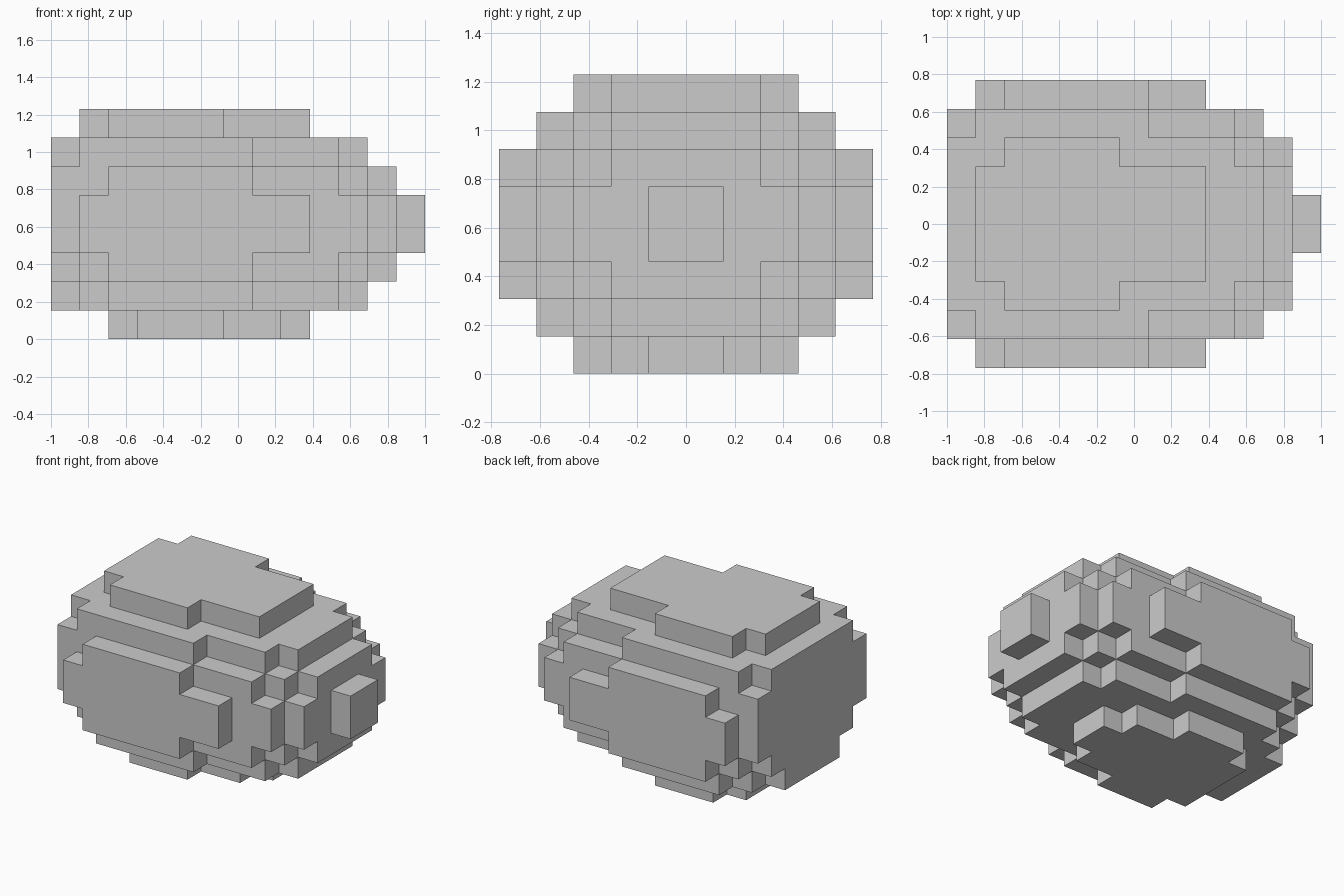
import bpy, bmesh
from mathutils import Vector

if "Cube" in bpy.data.objects:
    bpy.data.objects.remove(bpy.data.objects["Cube"])

U = 2 / 13                      # cube size: 13 cubes along x
NX, NY = 13, 10

# Plan of each layer: (half width in cubes, first x cube, end x cube), mirrored in y
base = [(3, 2, 5.5), ]
bottom = [(3, 3, 6), (2, 2, 8), (1, 2, 9)]
lower = [(4, 2, 7), (3, 1, 10), (2, 0, 11)]
lower_mid = [(5, 2, 7), (4, 1, 10), (3, 0, 11), (2, 0, 12)]
middle = [(5, 1, 9), (4, 0, 11), (3, 0, 12), (1, 0, 13)]
upper_mid = [(5, 2, 7), (4, 0, 10), (3, 0, 11), (2, 0, 12)]
upper = [(4, 1, 7), (3, 0, 10), (2, 0, 11)]
top = [(3, 2, 6), (2, 1, 9)]
layers = [bottom, lower, lower_mid, middle, middle, upper_mid, upper, top]

# Fill the set of occupied cubes
cells = set()
for k, plan in enumerate(layers):
    for half, a, b in plan:
        for i in range(a, b):
            for j in range(NY // 2 - half, NY // 2 + half):
                cells.add((i, j, k))


def build_shell(name, cells):
    """Make one closed outer skin around the occupied cubes."""
    bm = bmesh.new()
    verts = {}

    def vert(p):
        if p not in verts:
            verts[p] = bm.verts.new(Vector((p[0] - NX / 2, p[1] - NY / 2, p[2])) * U)
        return verts[p]

    for c in sorted(cells):
        for axis in range(3):
            for side in (0, 1):
                n = list(c)
                n[axis] += 2 * side - 1
                if tuple(n) in cells:
                    continue
                u, v = (axis + 1) % 3, (axis + 2) % 3
                ring = []
                for du, dv in ((0, 0), (1, 0), (1, 1), (0, 1)):
                    p = list(c)
                    p[axis] += side
                    p[u] += du
                    p[v] += dv
                    ring.append(vert(tuple(p)))
                bm.faces.new(ring if side else ring[::-1])
    mesh = bpy.data.meshes.new(name)
    bm.to_mesh(mesh)
    bm.free()
    obj = bpy.data.objects.new(name, mesh)
    bpy.context.collection.objects.link(obj)
    return obj


# Stepped rounded body with its blunt nose
build_shell("stepped_body", cells)
